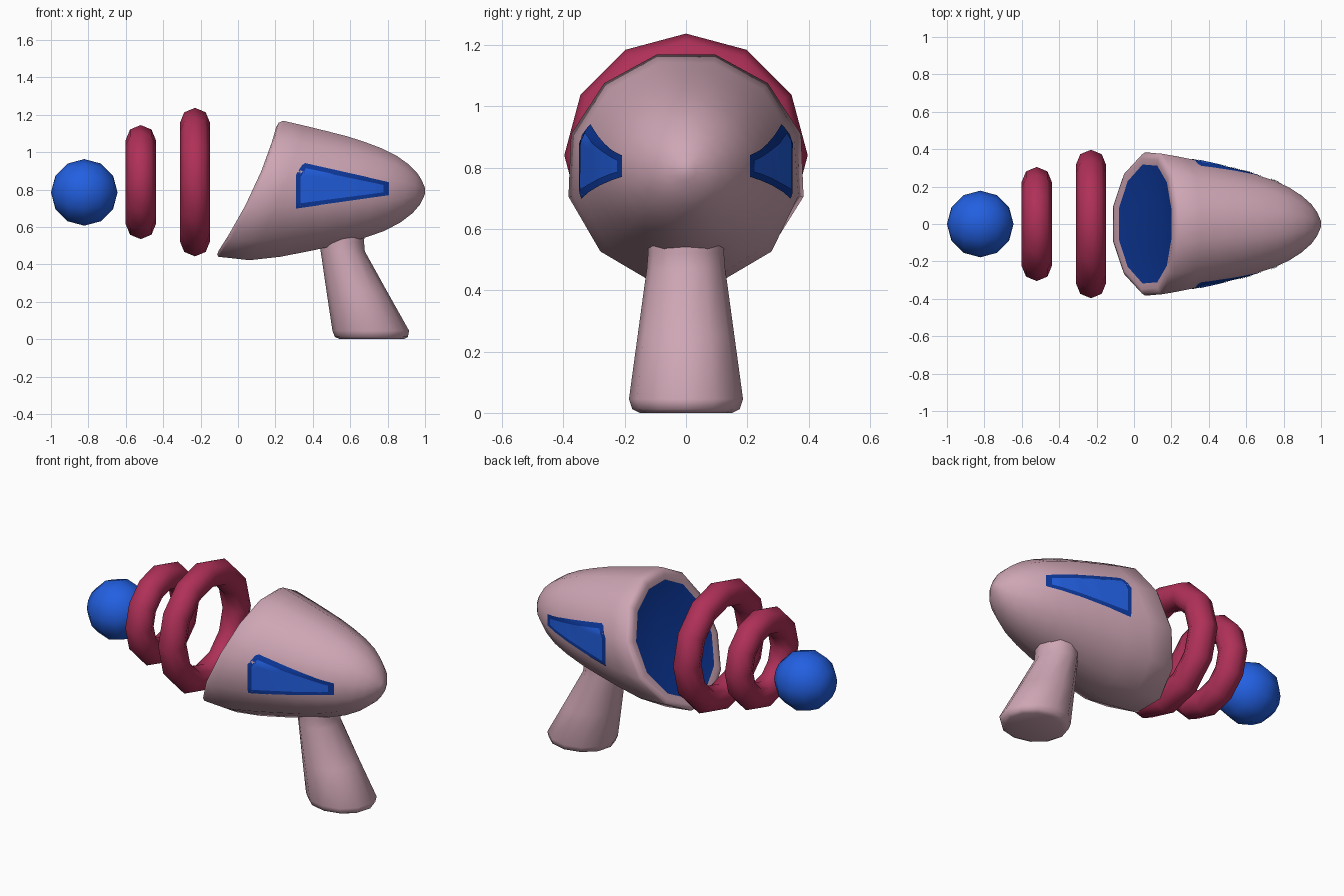
import bpy, bmesh, math
from mathutils import Vector
from mathutils.bvhtree import BVHTree

if "Cube" in bpy.data.objects:
    bpy.data.objects.remove(bpy.data.objects["Cube"])


def material(name, rgb):
    m = bpy.data.materials.new(name)
    m.diffuse_color = (*rgb, 1)
    m.use_nodes = True
    m.node_tree.nodes["Principled BSDF"].inputs["Base Color"].default_value = m.diffuse_color
    return m


PINK = material("dusty pink", (0.62, 0.38, 0.46))
RED = material("crimson", (0.43, 0.03, 0.098))
BLUE = material("bright blue", (0.016, 0.115, 0.75))
NAVY = material("dark blue", (0.004, 0.04, 0.33))


def smooth(obj, angle):
    bpy.ops.object.select_all(action='DESELECT')
    obj.select_set(True)
    bpy.context.view_layer.objects.active = obj
    bpy.ops.object.shade_smooth_by_angle(angle=math.radians(angle))


def add_object(name, bm, mats, angle=50):
    mesh = bpy.data.meshes.new(name)
    bm.to_mesh(mesh)
    obj = bpy.data.objects.new(name, mesh)
    bpy.context.collection.objects.link(obj)
    for m in mats:
        mesh.materials.append(m)
    smooth(obj, angle)
    return obj


def loft(rings):
    """Skin closed rings of points and cap both ends."""
    bm = bmesh.new()
    vs = [[bm.verts.new(p) for p in r] for r in rings]
    n = len(rings[0])
    for a, b in zip(vs, vs[1:]):
        for i in range(n):
            j = (i + 1) % n
            bm.faces.new((a[i], a[j], b[j], b[i]))
    for r in (vs[0], vs[-1]):
        c = bm.verts.new(sum((v.co for v in r), Vector()) / n)
        for i in range(n):
            bm.faces.new((r[i], r[(i + 1) % n], c))
    bmesh.ops.recalc_face_normals(bm, faces=bm.faces)
    return bm, vs


def lerp_table(table, x):
    for (x0, y0), (x1, y1) in zip(table, table[1:]):
        if x <= x1:
            return y0 + (y1 - y0) * (x - x0) / (x1 - x0)
    return table[-1][1]


# Bullet body: 12 sides, slanted curved muzzle, rounded nose
PROFILE = [(-0.12, 0.378), (0.0, 0.395), (0.1, 0.398), (0.24, 0.373), (0.4, 0.338),
           (0.6, 0.29), (0.75, 0.24), (0.84, 0.197), (0.91, 0.147), (0.96, 0.098),
           (0.985, 0.055), (1.0, 0.015)]
SIDES = 12
CZ = 0.808


def rim_x(d):
    return 0.11 + 0.464 * d - 0.30 * d * d


def muzzle_ring(scale, push):
    ring = []
    for i in range(SIDES):
        a = 2 * math.pi * (i + 0.5) / SIDES
        x = rim_x(0.385 * math.sin(a))
        r = lerp_table(PROFILE, x) * scale
        ring.append((rim_x(r * math.sin(a)) - push, r * math.cos(a), CZ + r * math.sin(a)))
    return ring


rings = [muzzle_ring(0.4, 0.02), muzzle_ring(0.83, 0.022), muzzle_ring(0.91, 0.025), muzzle_ring(0.97, 0.018)]
for t in (0, 0.15, 0.3, 0.45, 0.58, 0.7, 0.8, 0.88, 0.94, 0.975, 0.993, 1):
    ring = []
    for i in range(SIDES):
        a = 2 * math.pi * (i + 0.5) / SIDES
        x0 = rim_x(0.385 * math.sin(a))
        x = x0 + (1 - x0) * t
        r = lerp_table(PROFILE, x)
        ring.append((x, r * math.cos(a), CZ - 0.015 * t + r * math.sin(a)))
    rings.append(ring)
bm, vs = loft(rings)
outer = {v for r in vs[2:] for v in r}
for f in bm.faces:                       # muzzle cap in dark blue
    if not any(v in outer for v in f.verts) and f.calc_center_median().x < 0.5:
        f.material_index = 1
tree = BVHTree.FromBMesh(bm)
add_object("body", bm, (PINK, NAVY), 60)

# Side windows: thin plates wrapped on the body (border, then pane)
BORDER = [(0.31, 0.70), (0.805, 0.77), (0.805, 0.84), (0.35, 0.942), (0.31, 0.88)]
PANE = [(0.333, 0.727), (0.775, 0.785), (0.775, 0.825), (0.36, 0.912), (0.333, 0.865)]


def edge_z(poly, x):
    low = lerp_table(poly[:2], x)
    return low, lerp_table(sorted(poly[2:]), x)


def window(name, poly, side, lift, mat):
    bm = bmesh.new()
    nx, nz = 30, 10
    xa, xb = poly[0][0], poly[1][0]
    grid = []
    for i in range(nx + 1):
        x = xa + (xb - xa) * i / nx
        lo, hi = edge_z(poly, x)
        col = []
        for k in range(nz + 1):
            z = lo + (hi - lo) * k / nz
            p, n, _, _ = tree.ray_cast(Vector((x, side, z)), Vector((0, -side, 0)))
            col.append(bm.verts.new(p + n * lift))
        grid.append(col)
    for i in range(nx):
        for k in range(nz):
            q = [grid[i][k], grid[i + 1][k], grid[i + 1][k + 1], grid[i][k + 1]]
            bm.faces.new(q if side < 0 else q[::-1])
    add_object(name, bm, (mat,))


for side, label in ((-1, "front"), (1, "back")):
    window("window_border_" + label, BORDER, side, 0.003, NAVY)
    window("window_pane_" + label, PANE, side, 0.006, BLUE)

# Flared handle leaning back: z, centre x, half width x, half width y
sections = [(0.0, 0.715, 0.17, 0.15), (0.012, 0.713, 0.195, 0.175), (0.045, 0.71, 0.205, 0.186),
            (0.25, 0.637, 0.163, 0.158), (0.47, 0.56, 0.118, 0.128), (0.52, 0.556, 0.118, 0.124),
            (0.62, 0.555, 0.125, 0.124)]
rings = []
for z, cx, rx, ry in sections:
    rings.append([(cx + rx * math.cos(2 * math.pi * i / 12), ry * math.sin(2 * math.pi * i / 12),
                   z) for i in range(12)])
bm, _ = loft(rings)
add_object("handle", bm, (PINK,))

# Two floating rings in front of the muzzle
for name, x, major in (("large_ring", -0.23, 0.316), ("small_ring", -0.52, 0.224)):
    bpy.ops.mesh.primitive_torus_add(major_segments=12, minor_segments=8, major_radius=major,
                                     minor_radius=0.081, location=(x, 0, 0.84),
                                     rotation=(0, math.pi / 2, 0))
    ring = bpy.context.object
    ring.name = name
    ring.data.materials.append(RED)
    smooth(ring, 60)

# Ball at the tip
bpy.ops.mesh.primitive_uv_sphere_add(segments=12, ring_count=6, radius=0.178,
                                     location=(-0.822, 0, 0.785), rotation=(0, math.pi / 2, 0))
ball = bpy.context.object
ball.name = "tip_ball"
ball.data.materials.append(BLUE)
smooth(ball, 60)
